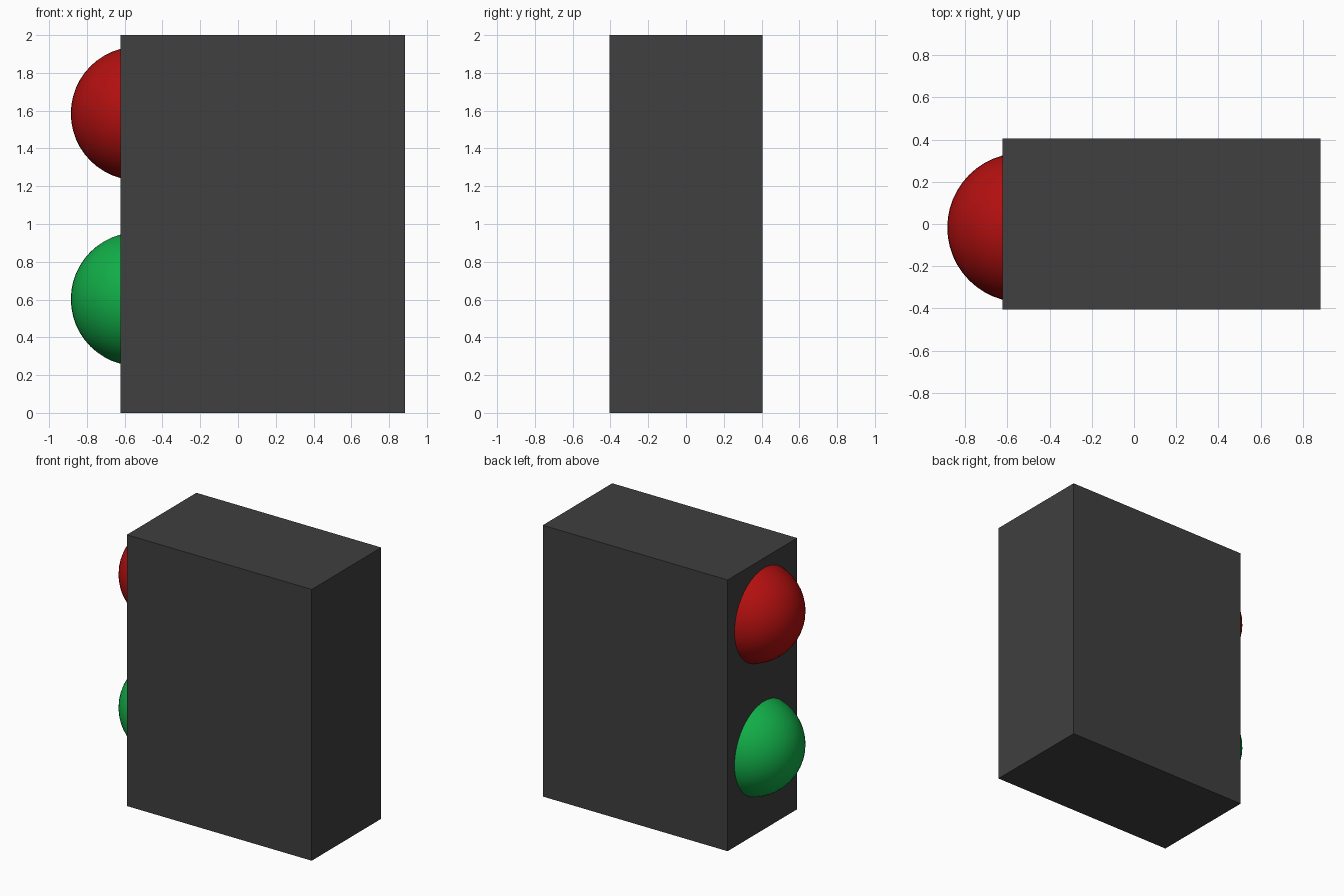
import bpy

if "Cube" in bpy.data.objects:
    bpy.data.objects.remove(bpy.data.objects["Cube"])


def paint(obj, name, color):
    mat = bpy.data.materials.new(name)
    mat.diffuse_color = (*color, 1)
    mat.use_nodes = True
    mat.node_tree.nodes["Principled BSDF"].inputs["Base Color"].default_value = mat.diffuse_color
    obj.data.materials.append(mat)


# Housing: plain dark box
bpy.ops.mesh.primitive_cube_add(size=1, location=(0.131, 0, 1))
housing = bpy.context.object
housing.name = "housing"
housing.scale = (1.508, 0.81, 2)
bpy.ops.object.transform_apply(location=False, rotation=False, scale=True)
paint(housing, "dark_grey", (0.05, 0.05, 0.05))


# Lamps: smooth spheres partly sunk into the left face
def lamp(name, z, color):
    bpy.ops.mesh.primitive_uv_sphere_add(
        segments=48, ring_count=24, radius=0.354, location=(-0.531, -0.017, z))
    obj = bpy.context.object
    obj.name = name
    bpy.ops.object.shade_smooth()
    paint(obj, name + "_color", color)


lamp("red_lamp", 1.585, (0.45, 0.005, 0.005))
lamp("green_lamp", 0.602, (0.006, 0.42, 0.065))
